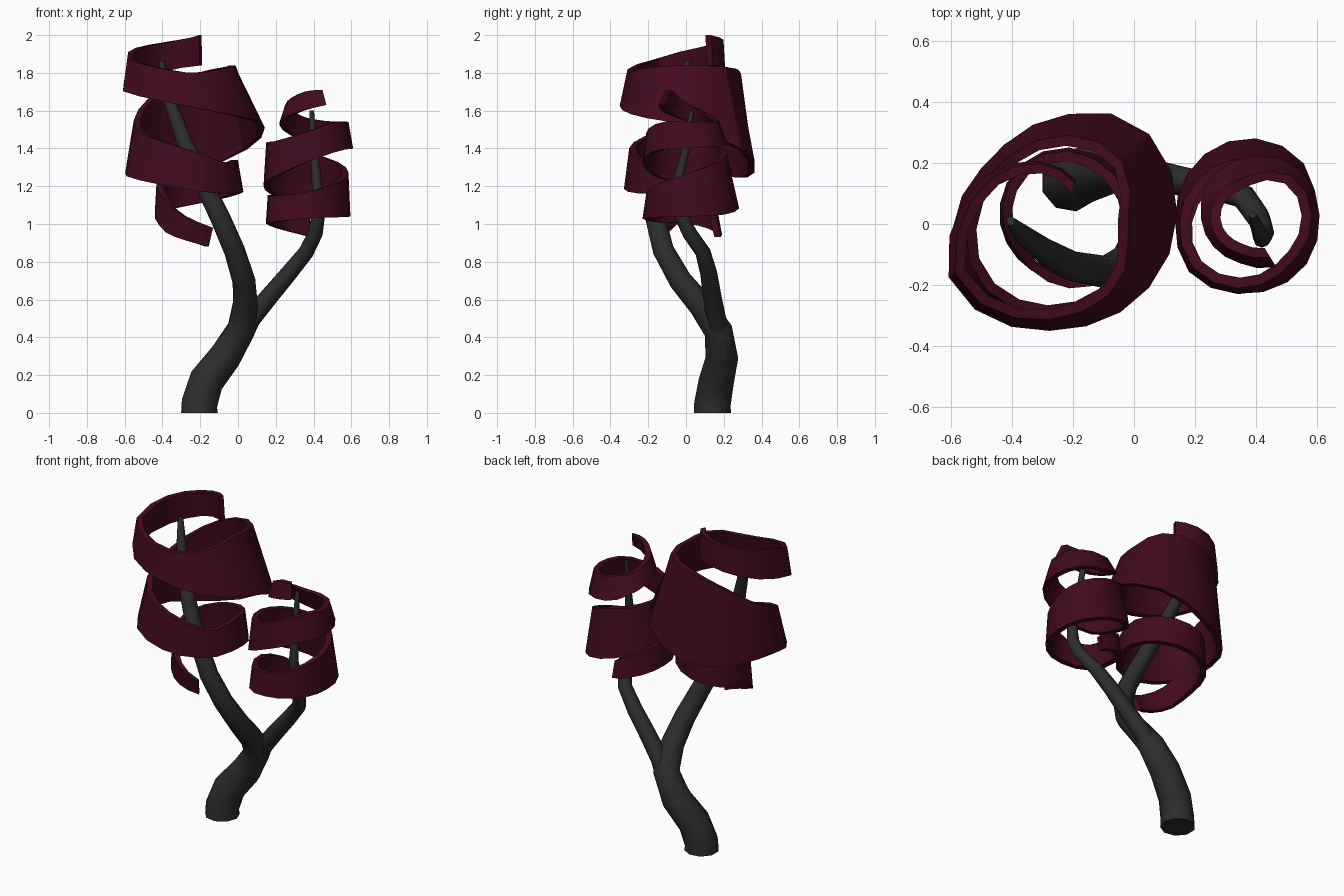
import bpy, bmesh, math
from mathutils import Vector

old = bpy.data.objects.get("Cube")
if old:
    bpy.data.objects.remove(old, do_unlink=True)


def make_material(name, colour):
    mat = bpy.data.materials.new(name)
    mat.use_nodes = True
    mat.diffuse_color = (*colour, 1)
    shader = next(n for n in mat.node_tree.nodes if n.type == 'BSDF_PRINCIPLED')
    shader.inputs["Base Color"].default_value = (*colour, 1)
    shader.inputs["Roughness"].default_value = 0.8
    return mat


bark = make_material("charcoal bark", (0.026, 0.026, 0.026))
maroon = make_material("dark maroon", (0.053, 0.003, 0.013))


def finish(obj, mat, angle):
    obj.data.materials.append(mat)
    bpy.ops.object.select_all(action='DESELECT')
    obj.select_set(True)
    bpy.context.view_layer.objects.active = obj
    bpy.ops.object.shade_smooth_by_angle(angle=math.radians(angle))


def add_mesh(name, bm, mat, angle):
    bmesh.ops.recalc_face_normals(bm, faces=bm.faces)
    mesh = bpy.data.meshes.new(name)
    bm.to_mesh(mesh)
    bm.free()
    obj = bpy.data.objects.new(name, mesh)
    bpy.context.collection.objects.link(obj)
    finish(obj, mat, angle)


def loft(rings):
    """Bridge a row of equal point rings and cap both ends."""
    bm = bmesh.new()
    loops = [[bm.verts.new(p) for p in ring] for ring in rings]
    count = len(loops[0])
    for a, b in zip(loops, loops[1:]):
        for i in range(count):
            j = (i + 1) % count
            bm.faces.new((a[i], a[j], b[j], b[i]))
    bm.faces.new(loops[0])
    bm.faces.new(loops[-1])
    return bm


def make_limb(name, path, sides=9):
    """Tapering tube through (x, y, z, radius) points."""
    points = [Vector(p[:3]) for p in path]
    rings = []
    for i, (centre, p) in enumerate(zip(points, path)):
        ahead = points[min(i + 1, len(points) - 1)]
        behind = points[max(i - 1, 0)]
        turn = Vector((0, 0, 1)).rotation_difference(ahead - behind)
        ring = []
        for k in range(sides):
            a = math.tau * k / sides
            ring.append(centre + turn @ Vector((math.cos(a), math.sin(a), 0)) * p[3])
        rings.append(ring)
    add_mesh(name, loft(rings), bark, 65)


def sample(keys, angle):
    """Smoothly interpolate the ribbon section at an angle (Hermite)."""
    i = 0
    while i < len(keys) - 2 and abs(angle - keys[0][0]) > abs(keys[i + 1][0] - keys[0][0]):
        i += 1
    a, b = keys[i], keys[i + 1]
    before, after = keys[max(i - 1, 0)], keys[min(i + 2, len(keys) - 1)]
    span = b[0] - a[0]
    t = (angle - a[0]) / span
    result = []
    for c in range(1, len(a)):
        m0 = (b[c] - before[c]) / (b[0] - before[0]) * span
        m1 = (after[c] - a[c]) / (after[0] - a[0]) * span
        result.append((2*t**3 - 3*t*t + 1) * a[c] + (t**3 - 2*t*t + t) * m0
                      + (3*t*t - 2*t**3) * b[c] + (t**3 - t*t) * m1)
    return result


def make_ribbon(name, centre, keys, thickness=0.034):
    """Curled band; keys are (degrees, top radius, bottom radius, top z, bottom z)."""
    start, end = keys[0][0], keys[-1][0]
    steps = round(abs(end - start) / 20)
    rings = []
    for s in range(steps + 1):
        angle = start + (end - start) * s / steps
        r_top, r_low, z_top, z_low = sample(keys, angle)
        c, n = math.cos(math.radians(angle)), math.sin(math.radians(angle))
        section = ((r_top, z_top), (r_low, z_low),
                   (r_low - thickness, z_low), (r_top - thickness, z_top))
        rings.append([(centre[0] + r * c, centre[1] + r * n, z) for r, z in section])
    add_mesh(name, loft(rings), maroon, 30)


# Trunk that bends into the main branch
make_limb("trunk", [
    (-.207, .14, 0, .1), (-.207, .14, .05, .098), (-.17, .16, .17, .095),
    (-.07, .19, .3, .088), (.015, .17, .44, .077), (.037, .08, .57, .068),
    (.03, -.03, .7, .062), (-.02, -.12, .86, .057), (-.09, -.16, 1.02, .055),
    (-.2, -.14, 1.25, .05), (-.29, -.09, 1.45, .043), (-.37, -.03, 1.67, .032),
    (-.405, .01, 1.86, .015)])

# Thinner side branch
make_limb("side_branch", [
    (.01, .18, .38, .052), (.07, .16, .5, .052), (.16, .14, .61, .049),
    (.27, .12, .74, .045), (.36, .09, .85, .041), (.41, .02, .95, .039),
    (.425, -.03, 1.05, .036), (.42, -.05, 1.2, .028), (.4, 0, 1.4, .02),
    (.39, .03, 1.6, .012)], sides=8)

# Large curled foliage band, descending anticlockwise
make_ribbon("large_foliage_band", (-.25, 0), [
    (67, .145, .155, 2.0, 1.84), (115, .22, .23, 1.97, 1.82),
    (180, .32, .345, 1.92, 1.74), (208, .375, .4, 1.87, 1.7),
    (270, .31, .35, 1.8, 1.62), (315, .28, .36, 1.83, 1.57),
    (360, .23, .39, 1.84, 1.52), (410, .3, .42, 1.83, 1.38),
    (450, .29, .355, 1.79, 1.26), (495, .275, .31, 1.69, 1.25),
    (540, .3, .345, 1.56, 1.27), (575, .32, .375, 1.48, 1.24),
    (630, .3, .325, 1.39, 1.18), (675, .28, .3, 1.32, 1.16),
    (720, .25, .28, 1.34, 1.17), (810, .24, .25, 1.28, 1.1),
    (900, .18, .19, 1.19, 1.03), (945, .165, .175, 1.1, .95),
    (1020, .235, .19, .98, .88)])

# Small curled foliage band, descending clockwise
make_ribbon("small_foliage_band", (.37, .02), [
    (-59, .15, .19, 1.71, 1.63), (-100, .12, .15, 1.7, 1.6),
    (-180, .12, .15, 1.63, 1.54), (-225, .125, .175, 1.59, 1.49),
    (-270, .135, .2, 1.56, 1.43), (-320, .205, .24, 1.54, 1.41),
    (-360, .215, .24, 1.54, 1.4), (-405, .21, .25, 1.54, 1.39),
    (-450, .23, .25, 1.49, 1.33), (-495, .24, .26, 1.44, 1.25),
    (-540, .22, .235, 1.43, 1.2), (-630, .195, .262, 1.38, 1.09),
    (-675, .22, .26, 1.33, 1.05), (-720, .215, .225, 1.27, 1.04),
    (-810, .23, .25, 1.17, 1.03), (-855, .24, .255, 1.15, 1.01),
    (-900, .21, .22, 1.15, 1.0), (-995, .14, .165, 1.03, .93)])
